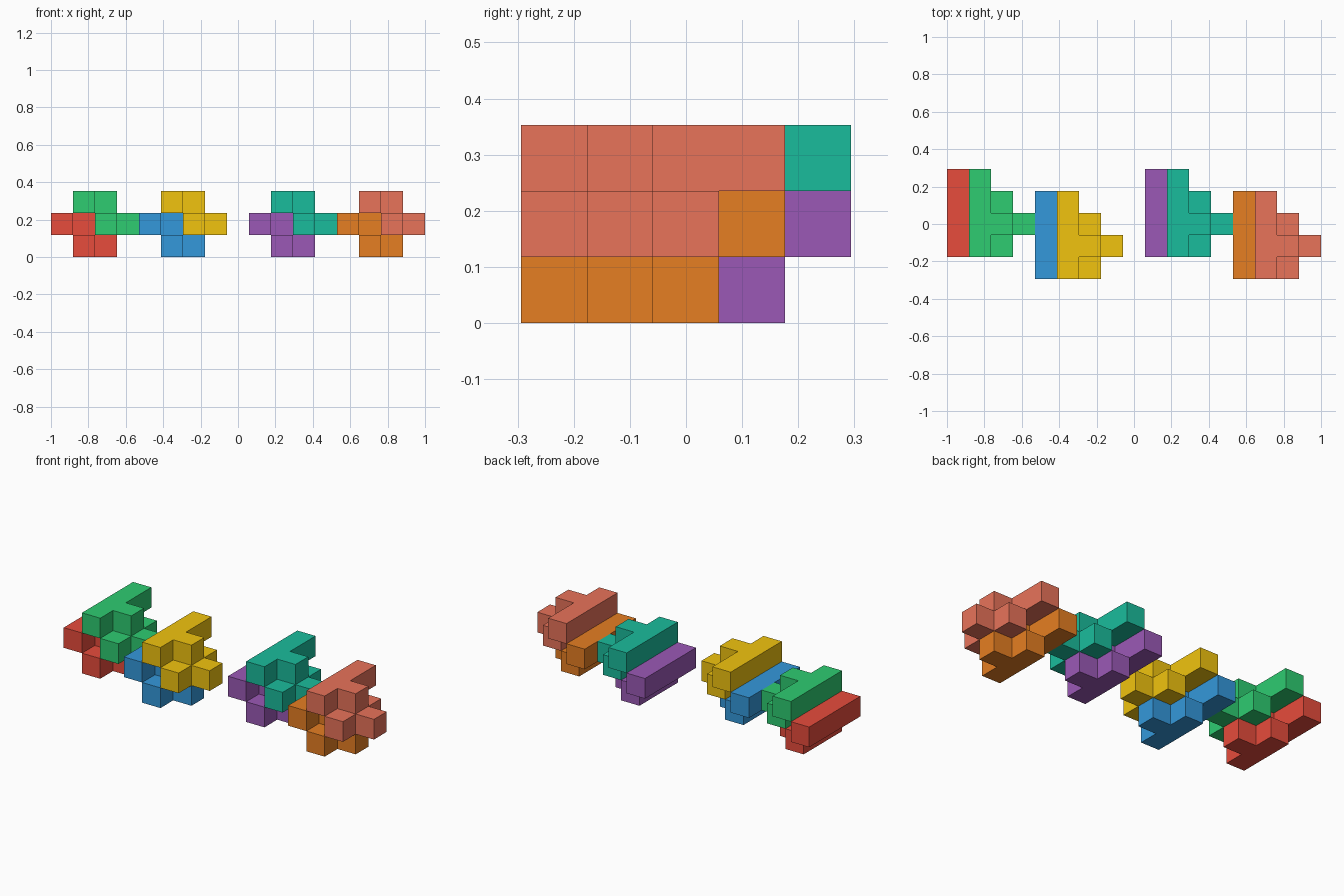
import bpy, bmesh
from mathutils import Vector

if "Cube" in bpy.data.objects:
    bpy.data.objects.remove(bpy.data.objects["Cube"])

U = 2 / 17  # cube size: the row is 17 cubes long

# One puzzle piece: a bar of four cubes, a step, and a cross beside and below it
PIECE = [(0, y, 1) for y in range(4)] + [(1, 1, 1)]
PIECE += [(1, y, 0) for y in range(3)] + [(2, 1, 0)]
AXES = [Vector(a) for a in ((1, 0, 0), (0, 1, 0), (0, 0, 1))]


def srgb(h):
    out = []
    for i in (0, 2, 4):
        c = int(h[i:i + 2], 16) / 255
        out.append(c / 12.92 if c <= 0.04045 else ((c + 0.055) / 1.055) ** 2.4)
    return (*out, 1)


def add_piece(name, offset, color):
    bm = bmesh.new()
    cells = set(PIECE)
    # Outer skin only: a square wherever a cube has no neighbour
    for cell in PIECE:
        c = Vector(cell)
        for i in range(3):
            a, b = AXES[(i + 1) % 3], AXES[(i + 2) % 3]
            for s in (1, -1):
                if tuple(int(v) for v in c + AXES[i] * s) in cells:
                    continue
                mid = c + Vector((.5, .5, .5)) + AXES[i] * s * .5
                ring = [mid + (a * p + b * q) * .5
                        for p, q in ((-1, -1), (1, -1), (1, 1), (-1, 1))]
                if s < 0:
                    ring.reverse()
                bm.faces.new([bm.verts.new(
                    ((p + Vector(offset)) * U) - Vector((1, 2.5 * U, 0))) for p in ring])
    bmesh.ops.remove_doubles(bm, verts=bm.verts, dist=1e-4)
    bmesh.ops.dissolve_limit(bm, angle_limit=0.01, verts=bm.verts, edges=bm.edges)
    me = bpy.data.meshes.new(name)
    bm.to_mesh(me)
    bm.free()
    mat = bpy.data.materials.new(name + "_paint")
    mat.diffuse_color = srgb(color)
    mat.use_nodes = True
    mat.node_tree.nodes["Principled BSDF"].inputs["Base Color"].default_value = mat.diffuse_color
    me.materials.append(mat)
    bpy.context.collection.objects.link(bpy.data.objects.new(name, me))


# Four nested pairs: the upper piece is the lower one moved one cube right and up
PAIRS = [
    (0, 1, ("red", "E74C3C"), ("green", "2ECC71")),
    (4, 0, ("blue", "3498DB"), ("yellow", "F1C40F")),
    (9, 1, ("purple", "9B59B6"), ("teal", "1ABC9C")),
    (13, 0, ("orange", "E67E22"), ("salmon", "E8735A")),
]
for x, y, lower, upper in PAIRS:
    add_piece(lower[0] + "_lower_piece", (x, y, 0), lower[1])
    add_piece(upper[0] + "_upper_piece", (x + 1, y, 1), upper[1])
